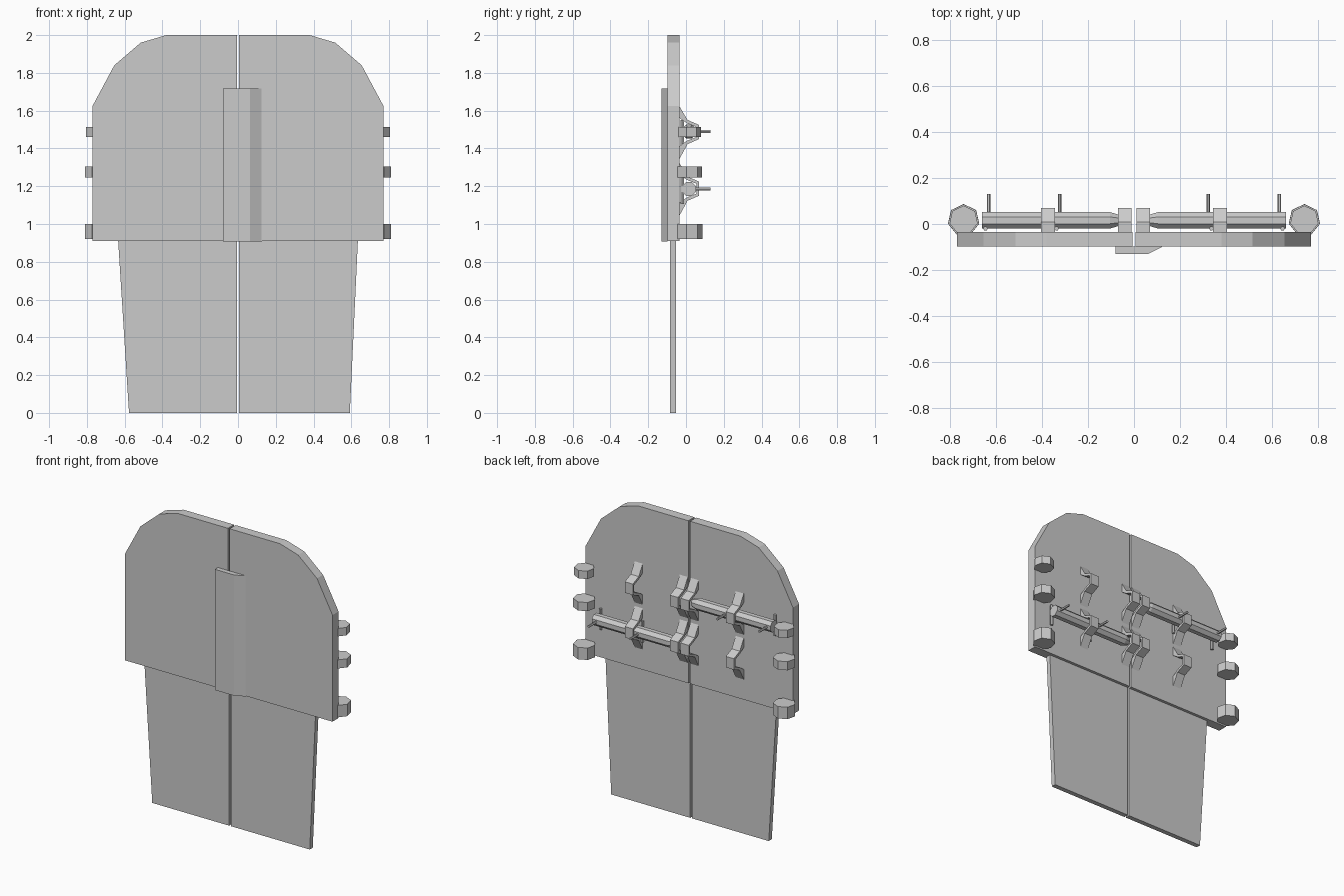
import bpy, bmesh, math

if "Cube" in bpy.data.objects:
    bpy.data.objects.remove(bpy.data.objects["Cube"])

steel = bpy.data.materials.new("plain_grey")
steel.diffuse_color = (0.6, 0.6, 0.6, 1)
steel.use_nodes = True
steel.node_tree.nodes["Principled BSDF"].inputs["Base Color"].default_value = steel.diffuse_color


def finish(name, bm):
    bmesh.ops.recalc_face_normals(bm, faces=bm.faces)
    me = bpy.data.meshes.new(name)
    bm.to_mesh(me)
    bm.free()
    me.materials.append(steel)
    ob = bpy.data.objects.new(name, me)
    bpy.context.collection.objects.link(ob)
    return ob


def prism(name, outline, lo, hi, axis):
    """Extrude a 2D outline along an axis: x takes (y,z), y takes (x,z), z takes (x,y)."""
    put = {"x": lambda p, t: (t, p[0], p[1]),
           "y": lambda p, t: (p[0], t, p[1]),
           "z": lambda p, t: (p[0], p[1], t)}[axis]
    bm = bmesh.new()
    a = [bm.verts.new(put(p, lo)) for p in outline]
    b = [bm.verts.new(put(p, hi)) for p in outline]
    n = len(outline)
    bm.faces.new(a)
    bm.faces.new(b)
    for i in range(n):
        j = (i + 1) % n
        bm.faces.new((a[i], a[j], b[j], b[i]))
    return finish(name, bm)


def ngon(cx, cy, r, n, start):
    return [(cx + r * math.cos(start + math.tau * i / n),
             cy + r * math.sin(start + math.tau * i / n)) for i in range(n)]


def bolt(name, side, z):
    """Octagonal bar along x with a tapered inner tip."""
    bm = bmesh.new()
    rings = []
    for x, r in ((0.065, 0.026), (0.105, 0.039), (0.663, 0.039)):
        rings.append([bm.verts.new((side * x, p[0], p[1]))
                      for p in ngon(0.016, z, r, 8, math.pi / 8)])
    for a, b in zip(rings, rings[1:]):
        for i in range(8):
            j = (i + 1) % 8
            bm.faces.new((a[i], a[j], b[j], b[i]))
    bm.faces.new(rings[0])
    bm.faces.new(rings[-1])
    return finish(name, bm)


# Strap section in (y, z): sloped feet on the door and a bent loop round the bolt
strap = [(-0.036, 0.138), (0.008, 0.064), (0.07, 0.037), (0.07, -0.037),
         (0.008, -0.064), (-0.036, -0.145), (-0.036, -0.075), (0.006, -0.046),
         (0.056, -0.026), (0.056, 0.026), (0.006, 0.046), (-0.036, 0.075)]

for side, label in ((-1, "left"), (1, "right")):
    # Door leaf with a faceted round shoulder
    leaf = [(0.006, 0.91), (0.77, 0.91), (0.77, 1.625), (0.655, 1.84),
            (0.515, 1.96), (0.38, 2.0), (0.006, 2.0)]
    prism(label + "_door_leaf", [(side * x, z) for x, z in leaf], -0.098, -0.034, "y")

    # Thin tapering lower panel
    foot = 0.592 if side > 0 else 0.577
    lower = [(0.006, 0.0), (foot, 0.0), (0.635, 0.92), (0.006, 0.92)]
    prism(label + "_lower_panel", [(side * x, z) for x, z in lower], -0.085, -0.053, "y")

    # Seven-sided hinge knuckles
    for i, (z0, z1, r) in enumerate(((0.92, 1.0, 0.07), (1.247, 1.305, 0.069),
                                     (1.46, 1.513, 0.063))):
        prism(f"{label}_hinge_{i + 1}", ngon(side * 0.742, 0.017, r, 7, math.pi / 2),
              z0, z1, "z")

    # Bolt brackets in two rows
    for row, z in (("lower", 1.187), ("upper", 1.487)):
        for place, x in (("inner", 0.04), ("outer", 0.375)):
            prism(f"{label}_{row}_{place}_bracket", [(y, z + dz) for y, dz in strap],
                  side * x - 0.03, side * x + 0.03, "x")

    # Sliding bolt with its handle pins and stop rods
    z = 1.185 if side > 0 else 1.49
    bolt(label + "_bolt", side, z)
    for i, x in enumerate((0.323, 0.633)):
        prism(f"{label}_handle_pin_{i + 1}", ngon(side * x, z, 0.008, 6, 0), 0.02, 0.13, "y")
        prism(f"{label}_stop_rod_{i + 1}", ngon(side * (x + 0.014), -0.02, 0.01, 6, 0),
              z - 0.08, z + 0.06, "z")

# Cover strip over the gap, with one sloped edge
prism("cover_strip", [(-0.08, -0.097), (-0.08, -0.13), (0.063, -0.13), (0.127, -0.097)],
      0.907, 1.717, "z")
